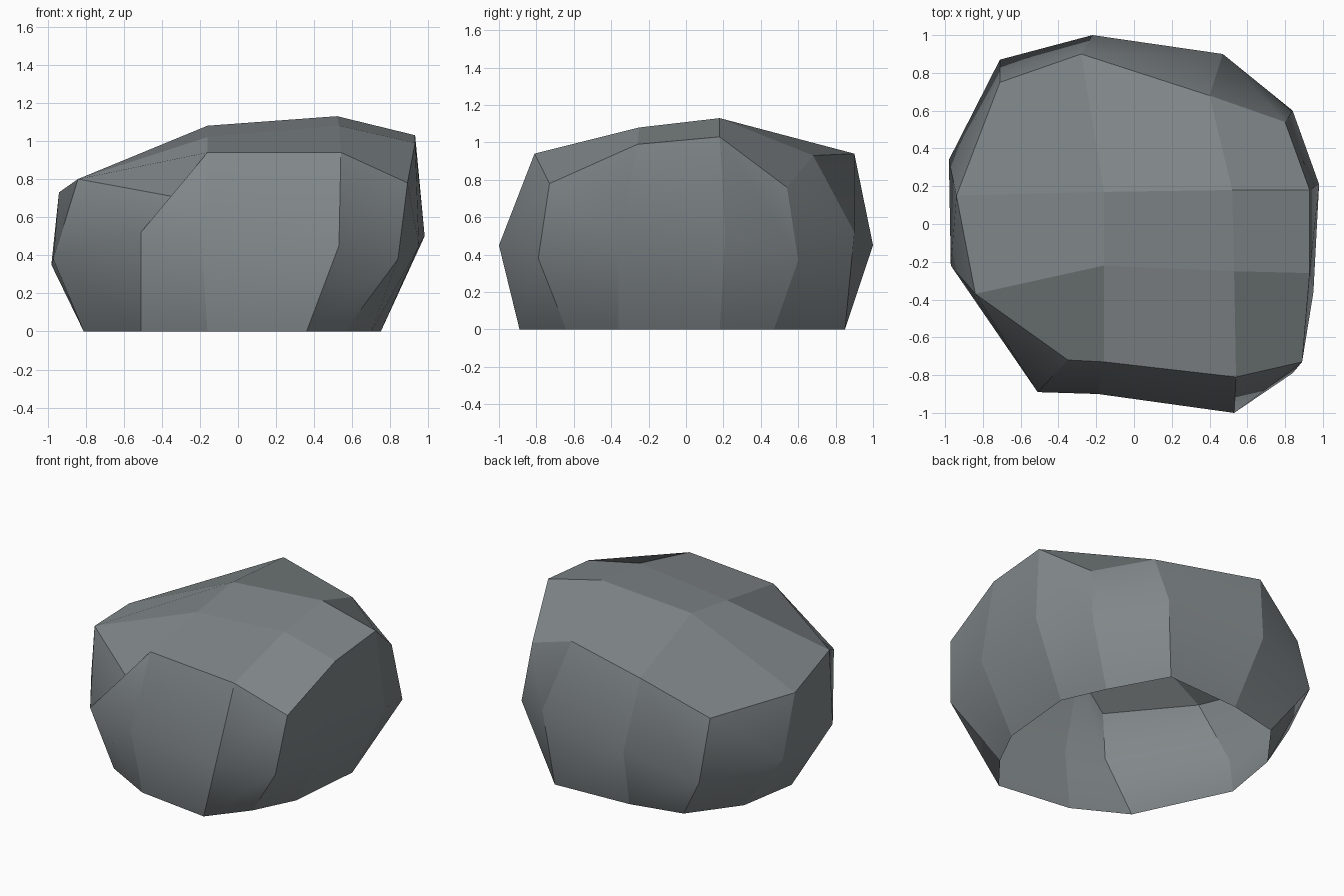
import bpy
import bmesh

default_cube = bpy.data.objects.get("Cube")
if default_cube:
    bpy.data.objects.remove(default_cube, do_unlink=True)


def flat_material(name, colour):
    material = bpy.data.materials.new(name)
    material.use_nodes = True
    material.diffuse_color = colour
    shader = material.node_tree.nodes["Principled BSDF"]
    shader.inputs["Base Color"].default_value = colour
    shader.inputs["Roughness"].default_value = 1
    return material


def add_points(bm, points):
    return [bm.verts.new(point) for point in points]


def bulging_quad(bm, a, b, c, d):
    """Add a quad whose first diagonal is the one that folds outwards."""
    normal = (b.co - a.co).cross(c.co - a.co)
    folds_inwards = normal.dot(d.co - a.co) > 0
    face = bm.faces.new((b, c, d, a) if folds_inwards else (a, b, c, d))
    face.smooth = True


def wall_between(bm, upper, lower):
    """Close two rings of equal length with a band of quads."""
    count = len(upper)
    for i in range(count):
        j = (i + 1) % count
        bulging_quad(bm, upper[i], upper[j], lower[j], lower[i])


# Crown of the boulder: rows run from back to front, each from right to left
crown_rows = [
    [(-.71, .75, .72), (-.28, .9, .94), (.4, .68, .93), (.8, .54, .76)],
    [(-.94, .15, .73), (-.16, .17, 1.08), (.52, .18, 1.13), (.93, .18, 1.03)],
    [(-.84, -.37, .8), (-.16, -.22, 1.02), (.53, -.25, 1.08), (.93, -.26, .99)],
    [(-.35, -.72, .71), (-.16, -.73, .94), (.54, -.81, .94), (.89, -.73, .78)],
]

# Widest ring, clockwise from the back right corner
waist_ring = [
    (-.71, .87, .32), (-.22, 1, .45), (.47, .9, .52), (.84, .6, .37),
    (.98, .21, .5), (.95, -.36, .45), (.84, -.79, .38), (.53, -1, .45),
    (-.19, -.9, .45), (-.51, -.89, .52), (-.97, -.22, .38), (-.98, .34, .35),
]

# Ground outline in the same order; the underside stays open
ground_ring = [
    (-.5, .74), (-.14, .82), (.41, .85), (.62, .47), (.75, .18), (.7, -.36),
    (.56, -.64), (.36, -.89), (-.16, -.82), (-.51, -.63), (-.81, 0), (-.74, .42),
]

bm = bmesh.new()
crown = [add_points(bm, row) for row in crown_rows]
waist = add_points(bm, waist_ring)
ground = add_points(bm, [(x, y, 0) for x, y in ground_ring])

# Crown faces
for back_row, front_row in zip(crown, crown[1:]):
    for i in range(len(back_row) - 1):
        bulging_quad(bm, back_row[i], front_row[i], front_row[i + 1], back_row[i + 1])

# Side walls hang from the rim of the crown
back, front = crown[0], crown[-1]
inner_rows = crown[1:-1]
rim = back + [row[-1] for row in inner_rows]
rim += front[::-1] + [row[0] for row in reversed(inner_rows)]
wall_between(bm, rim, waist)
wall_between(bm, waist, ground)

# Facets meet crisply everywhere except around the rounded waist
for edge in bm.edges:
    edge.smooth = all(vert in waist for vert in edge.verts)

mesh = bpy.data.meshes.new("boulder")
bm.to_mesh(mesh)
bm.free()

boulder = bpy.data.objects.new("boulder", mesh)
bpy.context.collection.objects.link(boulder)
mesh.materials.append(flat_material("slate grey stone", (.22, .245, .255, 1)))
